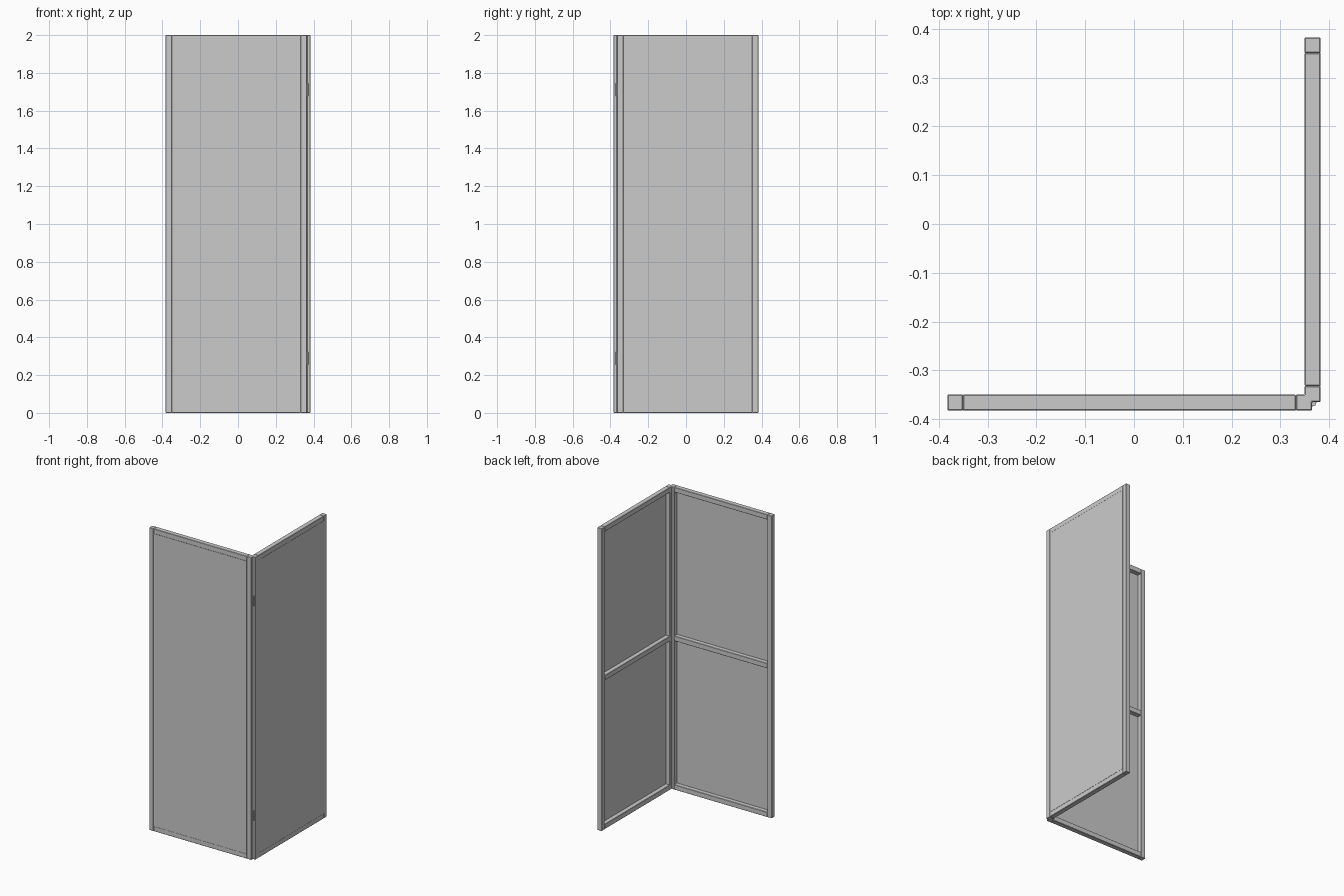
import bpy, bmesh

if "Cube" in bpy.data.objects:
    bpy.data.objects.remove(bpy.data.objects["Cube"])

O, I = -0.3825, -0.3495      # outer and inner faces of the front panel (y)
L, R = -0.3505, 0.332        # inner ends of the posts (x)
T = 0.033                    # frame bar thickness
H = 2.0


def finish(name, bm, bevel):
    bmesh.ops.recalc_face_normals(bm, faces=bm.faces)
    me = bpy.data.meshes.new(name)
    bm.to_mesh(me)
    bm.free()
    ob = bpy.data.objects.new(name, me)
    bpy.context.collection.objects.link(ob)
    if bevel:
        m = ob.modifiers.new("bevel", 'BEVEL')
        m.width, m.segments = bevel, 1
    return ob


def prism(name, pts, z0, z1, bevel=0.0):
    bm = bmesh.new()
    f = bm.faces.new([bm.verts.new((x, y, z0)) for x, y in pts])
    up = bmesh.ops.extrude_face_region(bm, geom=[f])
    for v in up["geom"]:
        if isinstance(v, bmesh.types.BMVert):
            v.co.z = z1
    return finish(name, bm, bevel)


def box(name, x0, x1, y0, y1, z0, z1, side=False, bevel=0.0):
    # the side panel is the front panel mirrored across the corner diagonal
    if side:
        x0, x1, y0, y1 = -y1, -y0, -x1, -x0
    return prism(name, [(x0, y0), (x1, y0), (x1, y1), (x0, y1)], z0, z1, bevel)


for side in (False, True):
    p = "side" if side else "front"
    # free-end post
    box(p + "_end_post", O, L, O, I, 0, H, side, 0.002)
    # bottom, middle and top rails
    for n, z in (("bottom", 0), ("middle", (H - T) / 2), ("top", H - T)):
        box(f"{p}_{n}_rail", L, R, O, I, z, z + T, side, 0.002)
    # thin infill sheet near the outer face, covering the middle rail
    box(p + "_sheet", L, R, O - 0.0003, O + 0.004, T - 0.001, H - T + 0.001, side)

# the two hinged posts meeting at the corner, with a notch outside
A = R + T
prism("corner_post", [(R, O), (A, O), (A, -A), (-O, -A),
                      (-O, -R), (-I, -R), (-I, I), (R, I)], 0, H, 0.002)

# hinges in the notch: pin and two short leaves
for n, z in (("lower", 0.29), ("upper", 1.71)):
    bm = bmesh.new()
    bmesh.ops.create_cone(bm, cap_ends=True, segments=16, radius1=0.004,
                          radius2=0.004, depth=0.066)
    pin = finish(n + "_hinge_pin", bm, 0)
    pin.location = (A + 0.004, -A - 0.004, z)
    for poly in pin.data.polygons:
        poly.use_smooth = len(poly.vertices) == 4
    for side in (False, True):
        p = "side" if side else "front"
        box(f"{n}_hinge_{p}_leaf", A - 0.001, A + 0.001, -A - 0.01, -A,
            z - 0.033, z + 0.033, side)
